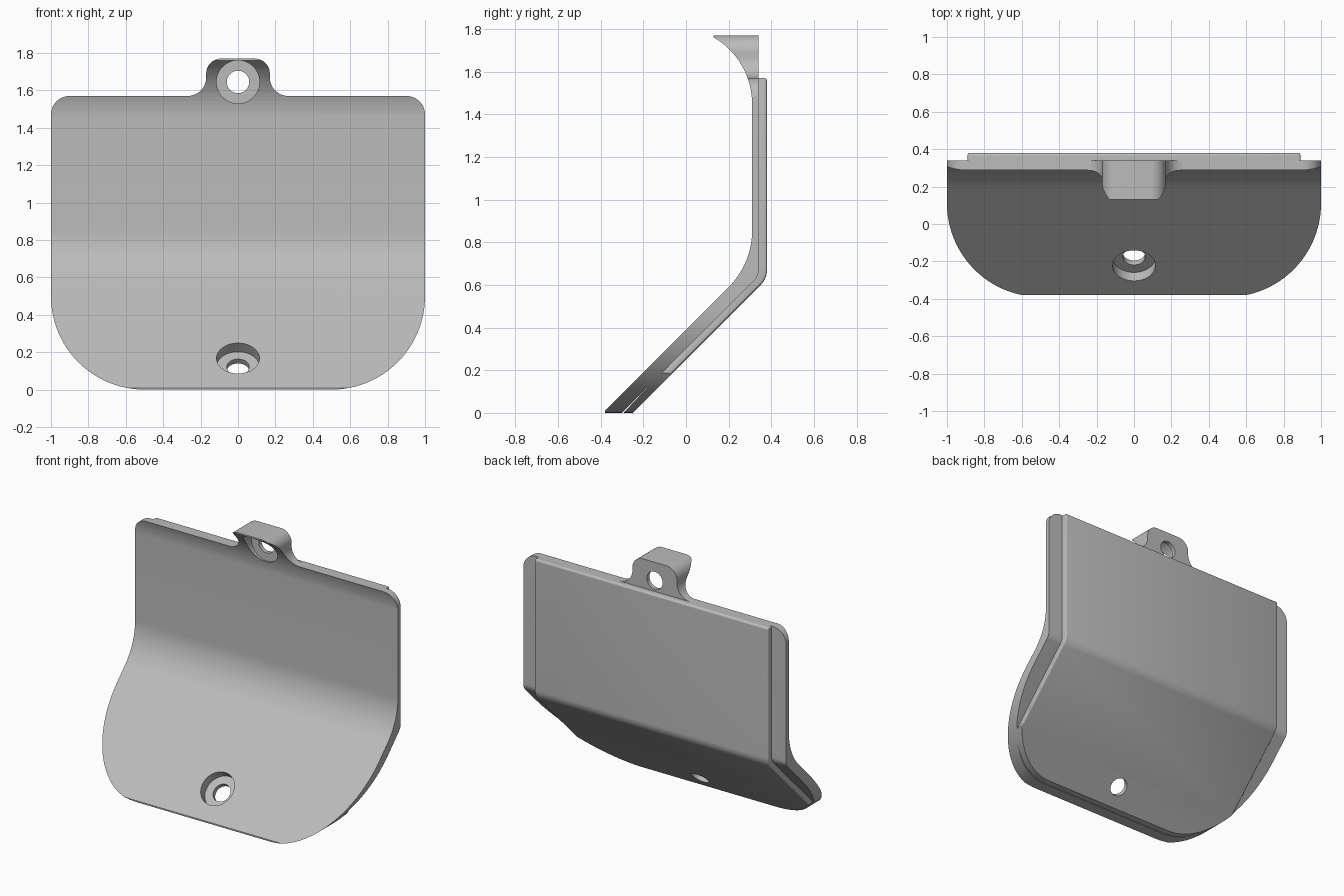
import bpy, bmesh, math
from mathutils import Vector, Matrix

if "Cube" in bpy.data.objects:
    bpy.data.objects.remove(bpy.data.objects["Cube"])

grey = bpy.data.materials.new("plain grey")
grey.use_nodes = True
grey.diffuse_color = (0.5, 0.5, 0.5, 1)
grey.node_tree.nodes["Principled BSDF"].inputs["Base Color"].default_value = (0.5, 0.5, 0.5, 1)


def rounded(corners, steps=16):
    """Turn (u, v, radius) corners into a polygon with filleted corners."""
    out = []
    for i, (u, v, r) in enumerate(corners):
        p = Vector((u, v))
        if r == 0:
            out.append(p)
            continue
        a = (Vector(corners[i - 1][:2]) - p).normalized()
        b = (Vector(corners[(i + 1) % len(corners)][:2]) - p).normalized()
        half = a.angle(b) / 2
        centre = p + (a + b).normalized() * r / math.sin(half)
        start = p + a * r / math.tan(half) - centre
        sweep = start.angle_signed(p + b * r / math.tan(half) - centre)
        for k in range(steps + 1):
            out.append(centre + Matrix.Rotation(-sweep * k / steps, 2) @ start)
    return out


def finish(name, bm):
    bmesh.ops.recalc_face_normals(bm, faces=bm.faces)
    mesh = bpy.data.meshes.new(name)
    bm.to_mesh(mesh)
    bm.free()
    mesh.materials.append(grey)
    obj = bpy.data.objects.new(name, mesh)
    bpy.context.collection.objects.link(obj)
    return obj


def prism(name, points, place, start, depth, rim=0):
    """Extrude a polygon, optionally rounding the rims of both end caps."""
    bm = bmesh.new()
    base = bm.faces.new([bm.verts.new(place(p, start)) for p in points])
    ext = bmesh.ops.extrude_face_region(bm, geom=[base])["geom"]
    top = next(g for g in ext if isinstance(g, bmesh.types.BMFace))
    shift = place(Vector((0, 0)), depth)
    bmesh.ops.translate(bm, verts=list(top.verts), vec=shift)
    bmesh.ops.recalc_face_normals(bm, faces=bm.faces)
    if rim:
        edges = list(set(base.edges) | set(top.edges))
        bmesh.ops.bevel(bm, geom=edges, offset=rim, segments=3, profile=0.5, affect='EDGES')
    return finish(name, bm)


def cylinder(name, radius, start, end):
    start, end = Vector(start), Vector(end)
    axis = end - start
    bm = bmesh.new()
    turn = Vector((0, 0, 1)).rotation_difference(axis).to_matrix().to_4x4()
    bmesh.ops.create_cone(bm, cap_ends=True, segments=64, radius1=radius, radius2=radius,
                          depth=axis.length, matrix=Matrix.Translation((start + end) / 2) @ turn)
    return finish(name, bm)


def combine(obj, tool, operation):
    mod = obj.modifiers.new("combine", 'BOOLEAN')
    mod.operation, mod.object, mod.solver = operation, tool, 'EXACT'
    bpy.context.view_layer.objects.active = obj
    bpy.ops.object.modifier_apply(modifier=mod.name)
    bpy.data.objects.remove(tool)


def side(p, d):
    return Vector((d, p.x, p.y))


def front(p, d):
    return Vector((p.x, d, p.y))


# Bent front plate, flaring forward at the top
plate_profile = rounded([(-.38, -.05, 0), (-.38, .01, 0), (.31, .70, .374), (.31, 1.655, .36),
                         (.13, 1.76, 0), (.13, 1.85, 0), (.34, 1.85, 0), (.34, .64, .07),
                         (-.35, -.05, 0)])
plate = prism("bent_plate", plate_profile, side, -1.1, 2.2)

# Narrower raised layer on the back
back_profile = rounded([(-.34, -.05, 0), (.325, .655, .2), (.325, 1.57, 0), (.38, 1.57, .015),
                        (.38, .63, .1), (-.30, -.05, 0)])
combine(plate, prism("back_layer", back_profile, side, -.89, 1.78, .012), 'UNION')

# Front outline with round lower corners and the top tab
half = [(1, 0, .5), (1, 1.57, .1), (.17, 1.57, .1), (.17, 1.77, .08)]
outline = rounded(half + [(-x, z, r) for x, z, r in reversed(half)], 24)
combine(plate, prism("outline_cutter", outline, front, -1, 2), 'INTERSECT')

# Counterbored hole in the tab
combine(plate, cylinder("tab_bore", .115, (0, -.2, 1.645), (0, .312, 1.645)), 'DIFFERENCE')
combine(plate, cylinder("tab_hole", .06, (0, 0, 1.645), (0, .6, 1.645)), 'DIFFERENCE')

# Counterbored hole square to the sloped lower part
mouth = Vector((0, -.22, .165))
inward = Vector((0, 1, -1)).normalized()
combine(plate, cylinder("lower_bore", .115, mouth - inward * .2, mouth + inward * .062), 'DIFFERENCE')
combine(plate, cylinder("lower_hole", .06, mouth - inward * .1, mouth + inward * .3), 'DIFFERENCE')

# Smooth curves, sharp rims
bpy.ops.object.select_all(action='DESELECT')
plate.select_set(True)
bpy.context.view_layer.objects.active = plate
bpy.ops.object.shade_smooth_by_angle(angle=math.radians(25))
